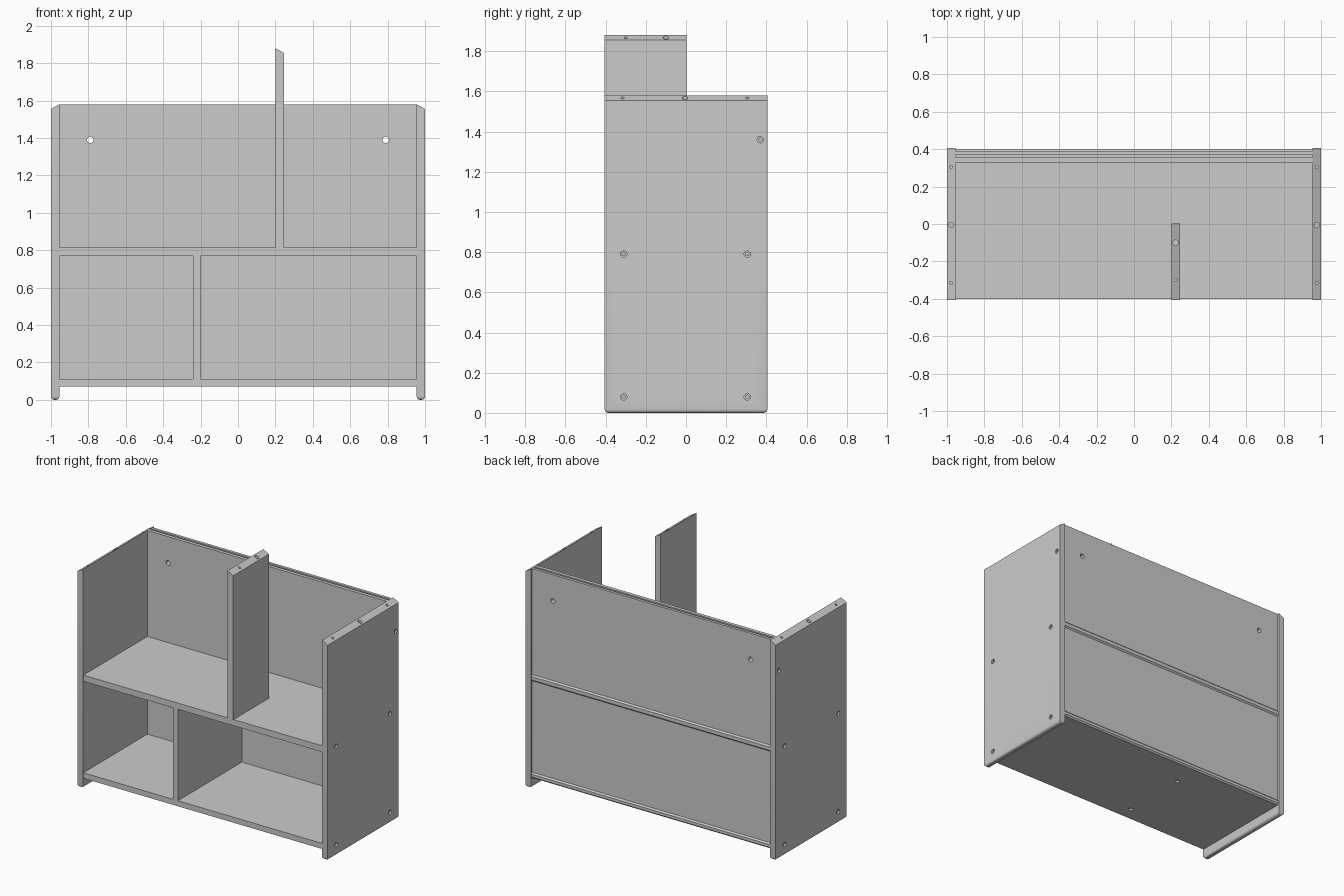
import bpy, bmesh
from mathutils import Vector

if "Cube" in bpy.data.objects:
    bpy.data.objects.remove(bpy.data.objects["Cube"])


def prism(name, profile, axis, a, b, round_bottom=0.0):
    """Extrude a 2D profile along 'X' (profile y,z) or 'Y' (profile x,z)."""
    bm = bmesh.new()
    pos = (lambda p, t: (t, p[0], p[1])) if axis == 'X' else (lambda p, t: (p[0], t, p[1]))
    start = [bm.verts.new(pos(p, a)) for p in profile]
    end = [bm.verts.new(pos(p, b)) for p in profile]
    n = len(profile)
    bm.faces.new(start)
    bm.faces.new(end[::-1])
    for i in range(n):
        j = (i + 1) % n
        bm.faces.new((start[i], end[i], end[j], start[j]))
    bmesh.ops.recalc_face_normals(bm, faces=bm.faces[:])
    if round_bottom:
        low = min(p[1] for p in profile)
        edges = [e for e in bm.edges if all(v.co.z < low + 1e-4 for v in e.verts)]
        bmesh.ops.bevel(bm, geom=edges, offset=round_bottom, segments=4,
                        profile=0.5, affect='EDGES')
    mesh = bpy.data.meshes.new(name)
    bm.to_mesh(mesh)
    bm.free()
    ob = bpy.data.objects.new(name, mesh)
    bpy.context.collection.objects.link(ob)
    return ob


def rect(x0, x1, z0, z1):
    return [(x0, z0), (x1, z0), (x1, z1), (x0, z1)]


def drill(ob, point, inward, radius, depth):
    """Cut a round hole from a surface point along the inward direction."""
    inward = Vector(inward)
    length = depth + 0.03
    centre = Vector(point) + inward * (length / 2 - 0.03)
    bpy.ops.mesh.primitive_cylinder_add(vertices=20, radius=radius, depth=length, location=centre,
                                        rotation=inward.to_track_quat('Z', 'Y').to_euler())
    cutter = bpy.context.object
    cutter.hide_render = True
    mod = ob.modifiers.new("hole", 'BOOLEAN')
    mod.operation = 'DIFFERENCE'
    mod.solver = 'EXACT'
    mod.object = cutter
    bpy.context.view_layer.objects.active = ob
    bpy.ops.object.modifier_apply(modifier=mod.name)
    bpy.data.objects.remove(cutter)


def screw_hole(ob, point, inward):
    drill(ob, point, inward, 0.016, 0.012)
    drill(ob, point, inward, 0.008, 0.03)


T = 0.045          # board thickness
IN = 1 - T         # inner face of the side boards
parts = []

# Side boards: slanted top, rounded foot, screw and dowel holes
for name, s in (("left_side", -1), ("right_side", 1)):
    side = prism(name, [(s * IN, 0), (s, 0), (s, 1.555), (s * IN, 1.58)],
                 'Y', -0.405, 0.405, 0.018)
    for y, z in ((-0.31, 0.08), (0.305, 0.08), (-0.31, 0.79), (0.305, 0.79), (0.37, 1.36)):
        screw_hole(side, (s, y, z), (-s, 0, 0))
    for y, r in ((-0.315, 0.008), (-0.005, 0.014), (0.305, 0.008)):
        drill(side, (s * (1 - T / 2), y, 1.567), (0, 0, -1), r, 0.04)
    parts.append(side)

# Shelves with a chamfered back edge
for name, z0, z1 in (("bottom_shelf", 0.07, 0.11), ("middle_shelf", 0.77, 0.815)):
    c = 0.01
    parts.append(prism(name, [(-0.4, z0), (0.4 - c, z0), (0.4, z0 + c), (0.4, z1 - c),
                              (0.4 - c, z1), (-0.4, z1)], 'X', -IN, IN))
for y in (-0.3, 0.2):
    screw_hole(parts[2], (-0.22, y, 0.07), (0, 0, 1))

# Back panels: the upper one has a groove along its top and two mounting holes
parts.append(prism("lower_back_panel", rect(0.33, 0.39, 0.11, 0.77), 'X', -IN, IN))
upper = prism("upper_back_panel", [(0.33, 0.815), (0.39, 0.815), (0.39, 1.58), (0.37, 1.58),
                                   (0.37, 1.56), (0.355, 1.56), (0.355, 1.58), (0.33, 1.58)],
              'X', -IN, IN)
for x in (-0.79, 0.79):
    drill(upper, (x, 0.33, 1.39), (0, 1, 0), 0.017, 0.09)
parts.append(upper)

# Lower divider, and taller upper divider with a slanted top
parts.append(prism("lower_divider", rect(-0.24, -0.2, 0.11, 0.77), 'Y', -0.4, 0.33))
tall = prism("upper_divider", [(0.2, 0.815), (0.245, 0.815), (0.245, 1.855), (0.2, 1.88)],
             'Y', -0.405, 0.003)
for y, r in ((-0.1, 0.014), (-0.3, 0.008)):
    drill(tall, (0.2225, y, 1.867), (0, 0, -1), r, 0.04)
parts.append(tall)

# Smooth rounded feet and hole walls while keeping board edges sharp
bpy.ops.object.select_all(action='DESELECT')
for ob in parts:
    ob.select_set(True)
bpy.context.view_layer.objects.active = parts[0]
bpy.ops.object.shade_smooth_by_angle()
